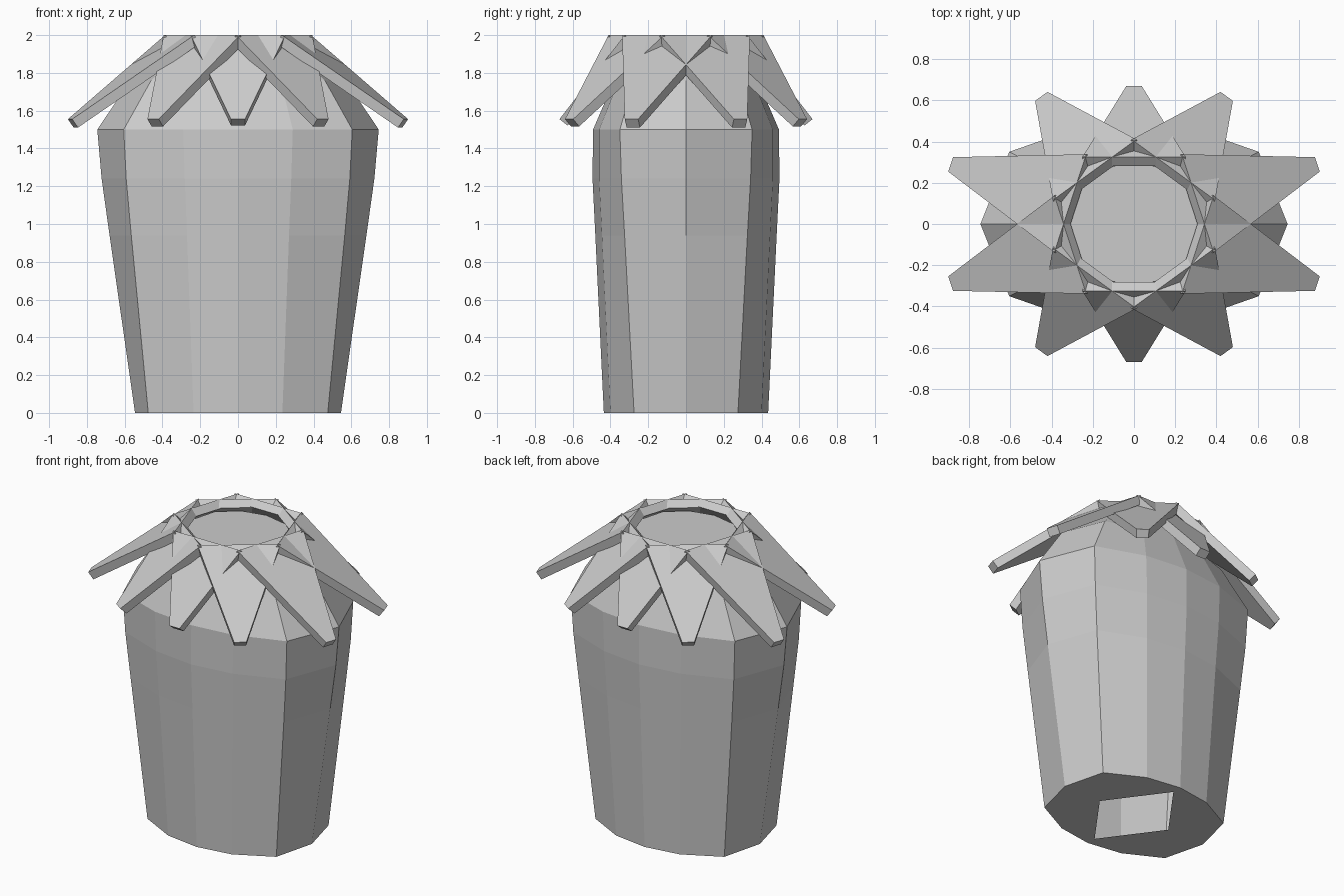
import bpy, math
from mathutils import Vector

if "Cube" in bpy.data.objects:
    bpy.data.objects.remove(bpy.data.objects["Cube"])


def add_object(name, verts, faces):
    mesh = bpy.data.meshes.new(name)
    mesh.from_pydata(verts, [], faces)
    mesh.update()
    obj = bpy.data.objects.new(name, mesh)
    bpy.context.collection.objects.link(obj)
    return obj


# Basket body: twelve-sided rings, each row = z, x0, x1, y1, x2, y2, y3
RINGS = [
    (0.00, 0.545, 0.475, 0.275, 0.235, 0.400, 0.435),
    (0.94, 0.680, 0.565, 0.325, 0.270, 0.445, 0.480),
    (1.24, 0.722, 0.592, 0.342, 0.282, 0.460, 0.495),
    (1.50, 0.745, 0.605, 0.350, 0.290, 0.460, 0.492),
    (1.76, 0.570, 0.460, 0.275, 0.225, 0.355, 0.380),
    (1.93, 0.330, 0.285, 0.165, 0.160, 0.265, 0.300),
]


def ring_points(z, x0, x1, y1, x2, y2, y3):
    quarter = [(x0, 0), (x1, y1), (x2, y2), (0, y3)]
    half = quarter + [(-x, y) for x, y in quarter[2::-1]]
    full = half + [(x, -y) for x, y in half[-2:0:-1]]
    return [(x, y, z) for x, y in full]


verts = [p for row in RINGS for p in ring_points(*row)]
faces = []
for r in range(len(RINGS) - 1):
    for i in range(12):
        j = (i + 1) % 12
        a, b = r * 12, (r + 1) * 12
        faces.append((a + i, a + j, b + j, b + i))
# Closed top disc
top = (len(RINGS) - 1) * 12
faces.append(tuple(range(top, top + 12)))
# Base with a diamond opening
n = len(verts)
verts += [(0.27, 0, 0), (0, 0.37, 0), (-0.27, 0, 0), (0, -0.37, 0)]
for q in range(4):
    outer = [(3 * q + k) % 12 for k in range(4)]
    faces.append(tuple([n + q] + [n + (q + 1) % 4] + outer[::-1]))
add_object("basket_body", verts, faces)


# Ten tapered slabs radiating from the rim
def add_leaf(name, angle, root_r, tip_r, root_w, tip_w, root_z=2.0, tip_z=1.555, t=0.055):
    out = Vector((math.sin(angle), math.cos(angle), 0))
    side = Vector((out.y, -out.x, 0))
    up = Vector((0, 0, 1))
    slope = Vector((tip_r - root_r, tip_z - root_z)).normalized()
    drop = (out * -slope.y + up * slope.x) * -t
    upper = [out * r + side * w + up * z for r, w, z in (
        (root_r, -root_w, root_z), (root_r, root_w, root_z),
        (tip_r, tip_w, tip_z), (tip_r, -tip_w, tip_z))]
    pts = upper + [p + drop for p in upper]
    add_object(name, pts, [(3, 2, 1, 0), (4, 5, 6, 7), (0, 1, 5, 4),
                           (1, 2, 6, 5), (2, 3, 7, 6), (3, 0, 4, 7)])


SIZES = [(0.325, 0.67), (0.325, 0.765), (0.325, 0.935)]
for k in range(10):
    step = min(k % 5, 5 - k % 5)
    root_r, tip_r = SIZES[step]
    add_leaf(f"leaf_{k + 1}", math.radians(36 * k), root_r, tip_r, 0.25, 0.037)
